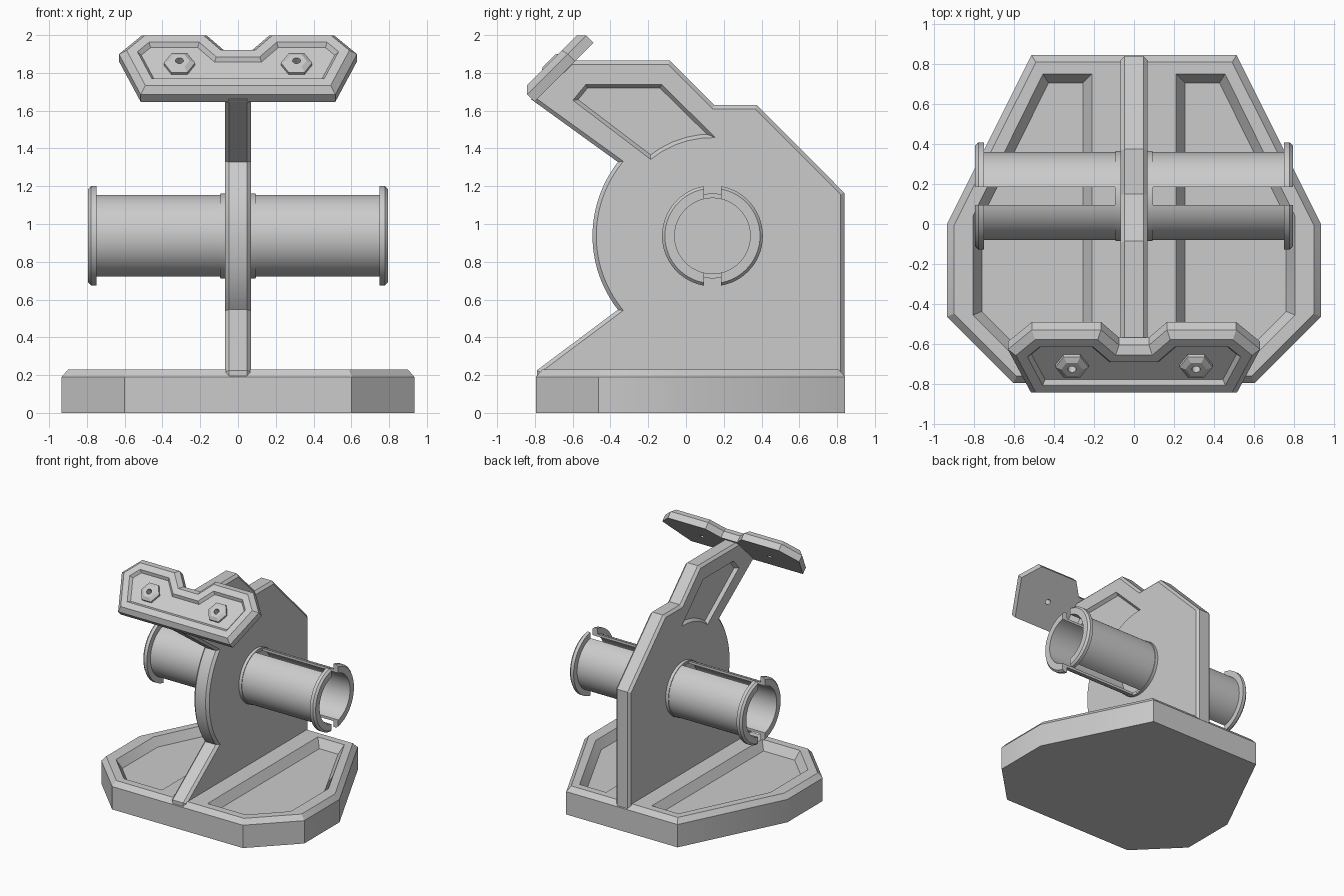
import bpy, bmesh, math
from mathutils import Matrix, Vector

if "Cube" in bpy.data.objects:
    bpy.data.objects.remove(bpy.data.objects["Cube"], do_unlink=True)

grey = bpy.data.materials.new("light_grey")
grey.use_nodes = True
colour = (0.6, 0.6, 0.6, 1)
grey.diffuse_color = colour
grey.node_tree.nodes["Principled BSDF"].inputs["Base Color"].default_value = colour


def frame(u, v, w, origin=(0, 0, 0)):
    """Matrix that maps local axes to the given world directions."""
    m = Matrix((u, v, w)).transposed().to_4x4()
    m.translation = Vector(origin)
    return m


def face_outward(bm):
    bm.normal_update()
    bmesh.ops.recalc_face_normals(bm, faces=bm.faces)
    bm.normal_update()


def finish(name, bm, matrix):
    bm.transform(matrix)
    face_outward(bm)
    mesh = bpy.data.meshes.new(name)
    bm.to_mesh(mesh)
    bm.free()
    mesh.materials.append(grey)
    obj = bpy.data.objects.new(name, mesh)
    bpy.context.collection.objects.link(obj)
    return obj


def prism(name, outline, low, high, matrix=Matrix(), top=(), bottom=()):
    """Extruded outline; each (inset, rise) step shapes an end face."""
    bm = bmesh.new()
    face = bm.faces.new([bm.verts.new((u, v, low)) for u, v in outline])
    made = bmesh.ops.extrude_face_region(bm, geom=[face], use_keep_orig=True)["geom"]
    bmesh.ops.translate(bm, vec=(0, 0, high - low),
                        verts=[g for g in made if isinstance(g, bmesh.types.BMVert)])
    face_outward(bm)
    ends = sorted(bm.faces, key=lambda f: f.calc_center_median().z)
    for end, steps in ((ends[0], bottom), (ends[-1], top)):
        for inset, rise in steps:
            bmesh.ops.inset_individual(bm, faces=[end], thickness=inset,
                                       depth=rise, use_even_offset=True)
    return finish(name, bm, matrix)


def activate(obj):
    bpy.ops.object.select_all(action="DESELECT")
    obj.select_set(True)
    bpy.context.view_layer.objects.active = obj


def cut(obj, cutter):
    cutter.hide_render = True
    mod = obj.modifiers.new("cut", "BOOLEAN")
    mod.operation = "DIFFERENCE"
    mod.solver = "EXACT"
    mod.object = cutter
    activate(obj)
    bpy.ops.object.modifier_apply(modifier=mod.name)
    bpy.data.objects.remove(cutter, do_unlink=True)


def arc(centre, radius, start, end, count):
    return [(centre[0] + radius * math.cos(math.radians(start + (end - start) * i / count)),
             centre[1] + radius * math.sin(math.radians(start + (end - start) * i / count)))
            for i in range(count + 1)]


def mirrored(half):
    return half + [(-x, y) for x, y in reversed(half)]


HUB = (0.14, 0.937)
SIDE = frame((0, 1, 0), (0, 0, 1), (1, 0, 0))
parts = []

# Base with chamfered top and a sunken tray on each side
base = prism("base", mirrored([(0.602, -0.795), (0.934, -0.463), (0.934, 0), (0.512, 0.843)]),
             0, 0.19, top=[(0.035, 0.04)])
tray = [(0.21, 0.75), (0.455, 0.75), (0.805, 0.04), (0.805, -0.455), (0.56, -0.7), (0.21, -0.7)]
for s in (1, -1):
    cut(base, prism("tray_cutter", [(s * x, y) for x, y in tray], 0.231, 0.4,
                    bottom=[(0.045, 0.07)]))
parts.append(base)

# Upright with rounded front, chamfered edges and a recess in the arm
profile = [(0.838, 0.05), (0.838, 1.165), (0.375, 1.63), (0.15, 1.63), (-0.085, 1.865),
           (-0.61, 1.865), (-0.82, 1.66)]
profile += arc(HUB, 0.635, 142, 218, 24)
profile += [(-0.79, 0.225), (-0.79, 0.05)]
chamfer = [(0.02, 0.02)]
upright = prism("upright", profile, -0.048, 0.048, SIDE, chamfer, chamfer)
# The arc steps stay longer than the sharp corner's inset
recess = [(-0.6, 1.655), (-0.53, 1.74), (-0.13, 1.74)] + arc(HUB, 0.52, 88, 129, 5)
step = [(0.02, 0.026)]
cut(upright, prism("recess_cutter", recess, 0.069, 0.2, SIDE, bottom=step))
cut(upright, prism("recess_cutter", recess, -0.2, -0.069, SIDE, top=step))
parts.append(upright)

# Hollow slotted spools with end flanges, one on each side
ring = [(0.05, 0.2), (0.793, 0.2), (0.793, 0.252), (0.777, 0.267), (0.75, 0.267),
        (0.75, 0.22), (0.093, 0.22), (0.093, 0.225), (0.05, 0.225)]
for s, name in ((1, "left_spool"), (-1, "right_spool")):
    bm = bmesh.new()
    bm.faces.new([bm.verts.new((s * x, 0, r)) for x, r in ring])
    edges = list(bm.edges)
    bmesh.ops.delete(bm, geom=list(bm.faces), context="FACES_ONLY")
    bmesh.ops.spin(bm, geom=edges + list(bm.verts), cent=(0, 0, 0), axis=(1, 0, 0),
                   angle=math.tau, steps=64, use_merge=True)
    bmesh.ops.remove_doubles(bm, verts=bm.verts, dist=0.0001)
    spool = finish(name, bm, Matrix.Translation((0, HUB[0], HUB[1])))
    slot = [(s * x, HUB[0] + y) for x, y in
            ((0.095, -0.045), (0.9, -0.045), (0.9, 0.045), (0.095, 0.045))]
    cut(spool, prism("slot_cutter", slot, 0.5, 1.4))
    parts.append(spool)

# Tilted head plate with chamfered rim, sunken panel and notch
a = math.sqrt(0.5)
up, out = Vector((0, a, a)), Vector((0, -a, a))
HEAD = frame((1, 0, 0), up, out, out * 1.731)
head = prism("head_plate", mirrored([(0.515, 0.597), (0.63, 0.9), (0.51, 1.039),
                                     (0.165, 1.039), (0.075, 0.93)]),
             0, 0.055, HEAD, [(0.035, 0.035), (0.05, 0), (0.018, -0.022)])
parts.append(head)

# Hex nuts with bolt holes running through the plate
for s, name in ((1, "left_nut"), (-1, "right_nut")):
    centre = (s * 0.31, 0.805)
    nut = prism(name, arc(centre, 0.083, 0, 300, 5), 0.055, 0.085, HEAD, [(0.026, 0.016)])
    for target in (nut, head):
        cut(target, prism("hole_cutter", arc(centre, 0.021, 0, 337.5, 15), -0.1, 0.2, HEAD))
    parts.append(nut)

for obj in parts:
    activate(obj)
    bpy.ops.object.shade_smooth_by_angle(angle=math.radians(30))
